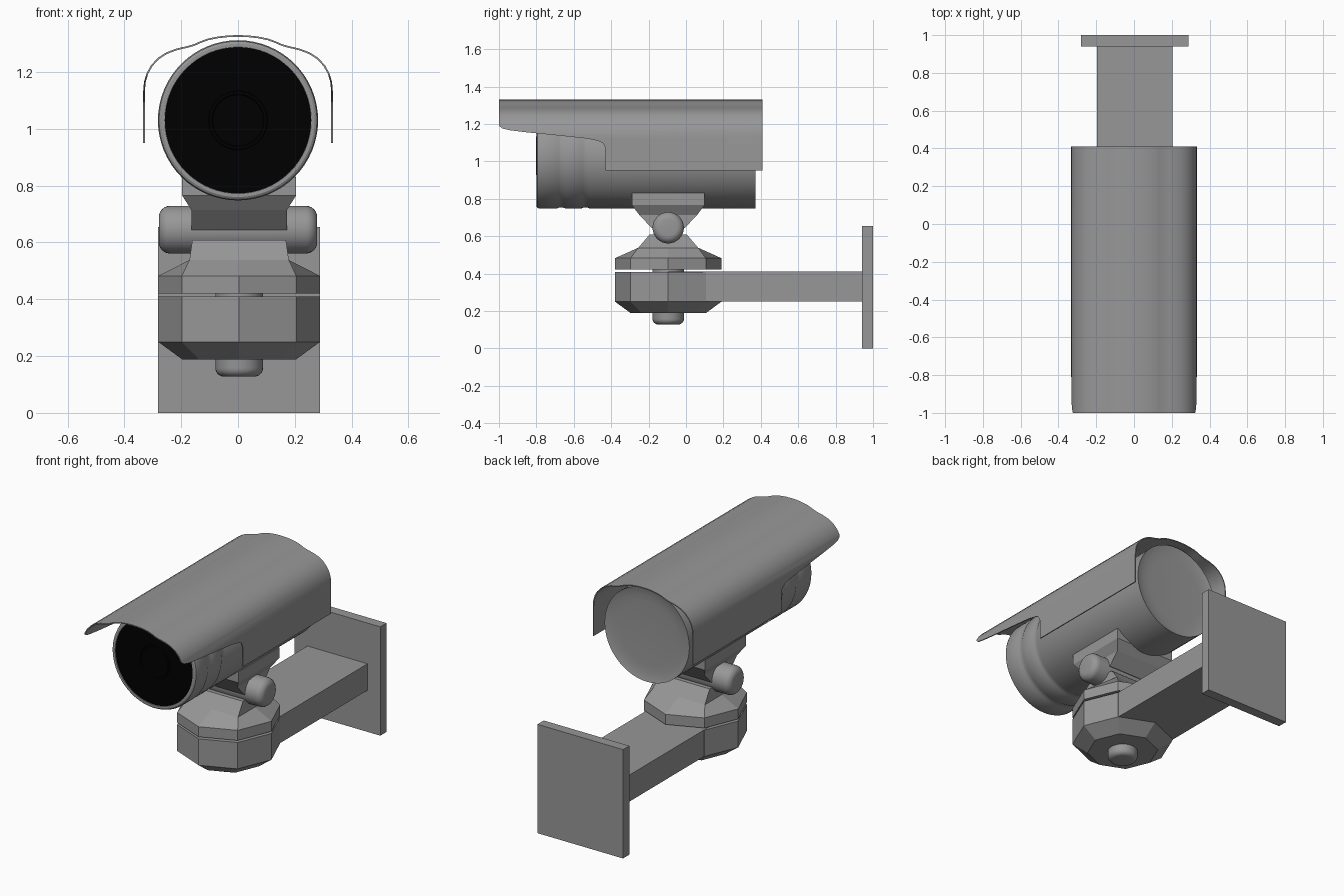
import bpy, bmesh
from math import sin, cos, pi, radians

if "Cube" in bpy.data.objects:
    bpy.data.objects.remove(bpy.data.objects["Cube"])

CX, CY = 0.004, -0.095   # swivel axis (the mount sits slightly off centre)
BODY_Z = 1.03            # z of the housing axis


def material(name, value):
    mat = bpy.data.materials.new(name)
    mat.diffuse_color = (value, value, value, 1)
    mat.use_nodes = True
    mat.node_tree.nodes["Principled BSDF"].inputs["Base Color"].default_value = mat.diffuse_color
    return mat


GREY = material("dark_grey", 0.31)
BLACK = material("black_glass", 0.0)


def add_object(name, bm, smooth=True, mat=GREY):
    bmesh.ops.recalc_face_normals(bm, faces=bm.faces)
    mesh = bpy.data.meshes.new(name)
    bm.to_mesh(mesh)
    bm.free()
    mesh.materials.append(mat)
    ob = bpy.data.objects.new(name, mesh)
    bpy.context.collection.objects.link(ob)
    if smooth:
        smooth_object(ob)
    return ob


def smooth_object(ob):
    bpy.ops.object.select_all(action='DESELECT')
    ob.select_set(True)
    bpy.context.view_layer.objects.active = ob
    bpy.ops.object.shade_smooth_by_angle(angle=radians(32))


def loft(name, rings, smooth=False, mat=GREY):
    """Skin closed rings of equal point count and cap both ends."""
    bm = bmesh.new()
    rows = [[bm.verts.new(p) for p in ring] for ring in rings]
    n = len(rows[0])
    for a, b in zip(rows, rows[1:]):
        for i in range(n):
            j = (i + 1) % n
            bm.faces.new((a[i], a[j], b[j], b[i]))
    bm.faces.new(rows[0])
    bm.faces.new(rows[-1])
    return add_object(name, bm, smooth, mat)


def lathe(name, profile, axis, centre=(0, 0, 0), n=64, mat=GREY):
    """Revolve (radius, position along axis) pairs."""
    def point(r, h, t):
        u, v = r * cos(t), r * sin(t)
        p = {'x': (h, u, v), 'y': (u, h, v), 'z': (u, v, h)}[axis]
        return tuple(a + b for a, b in zip(p, centre))
    rings = [[point(r, h, 2 * pi * i / n) for i in range(n)] for r, h in profile]
    return loft(name, rings, True, mat)


def box(name, x, y0, y1, z0, z1):
    a, b = CX - x, CX + x
    return loft(name, [[(a, y0, z), (b, y0, z), (b, y1, z), (a, y1, z)] for z in (z0, z1)])


def octagon(r, z):
    return [(CX + r * cos(i * pi / 4), CY + r * sin(i * pi / 4), z) for i in range(8)]


def rect8(hx, hy, z):
    """Rectangle with mid-side points, matching the octagon's order."""
    signs = [(1, 0), (1, 1), (0, 1), (-1, 1), (-1, 0), (-1, -1), (0, -1), (1, -1)]
    return [(CX + sx * hx, CY + sy * hy, z) for sx, sy in signs]


def fillet(r, h0, h1, f, steps=6):
    """Profile of a round edge of size f at the h1 end."""
    d = 1 if h1 > h0 else -1
    return [(r - f + f * cos(k * pi / 2 / steps), h1 - d * f + d * f * sin(k * pi / 2 / steps))
            for k in range(steps + 1)]


# wall mount
box("wall_plate", 0.285, 0.94, 1.0, 0.0, 0.655)
box("wall_arm", 0.2, CY, 0.945, 0.25, 0.41)

# swivel joint
loft("swivel_base", [octagon(0.2, 0.188), octagon(0.285, 0.25), octagon(0.285, 0.409)])
loft("swivel_top", [octagon(0.285, 0.421), octagon(0.285, 0.482),
                    rect8(0.175, 0.16, 0.538), rect8(0.165, 0.1, 0.608)])
lathe("swivel_bolt", [(0.084, 0.45)] + fillet(0.084, 0.45, 0.128, 0.03), 'z', (CX, CY, 0), 32)

# tilt joint
end = fillet(0.084, 0, 0.279, 0.04)
lathe("tilt_pin", [(r, -h) for r, h in reversed(end)] + end, 'x', (0, CY, 0.645), 32)
loft("housing_bracket", [rect8(0.168, 0.088, 0.643), rect8(0.168, 0.155, 0.714),
                         rect8(0.201, 0.195, 0.766), rect8(0.201, 0.195, 0.83)])

# camera housing with two soft grooves, a front rim and a dished back
R, G = 0.282, 0.2775
profile = [(0.19, 0.358), (0.235, 0.361), (0.265, 0.366), (R, 0.371)]
for y in (-0.515, -0.645):
    profile += [(R, y), (G, y - 0.01), (G, y - 0.035), (R, y - 0.045)]
profile += [(R, -0.785), (0.278, -0.795), (0.27, -0.8), (0.258, -0.8), (0.256, -0.788)]
lathe("camera_housing", profile, 'y', (0, 0, BODY_Z))

# black front glass with raised lens ring
lathe("front_glass", [(0.257, -0.78), (0.257, -0.796), (0.104, -0.796), (0.102, -0.802),
                      (0.092, -0.802), (0.089, -0.794)], 'y', (0, 0, BODY_Z), mat=BLACK)

# sun shield: thin bent sheet
half = [(0.331, 0.95), (0.331, 1.13), (0.328, 1.165), (0.319, 1.195), (0.304, 1.222),
        (0.28, 1.248), (0.25, 1.267), (0.215, 1.28), (0.18, 1.288), (0.155, 1.295),
        (0.13, 1.306), (0.105, 1.315), (0.07, 1.322), (0.035, 1.326), (0, 1.327)]
section = half + [(-x, z) for x, z in reversed(half[:-1])]
bm = bmesh.new()
rows = [[bm.verts.new((x, y, z)) for x, z in section] for y in (-1.0, 0.409)]
for i in range(len(section) - 1):
    bm.faces.new((rows[0][i], rows[0][i + 1], rows[1][i + 1], rows[1][i]))
shield = add_object("sun_shield", bm, False)
solid = shield.modifiers.new("thickness", 'SOLIDIFY')
solid.thickness = 0.006
solid.offset = 0

# cutter that trims the front lower edge of the shield
edge = [(-1.1, 0.9), (-1.1, 1.215), (-1.005, 1.205), (-0.997, 1.187), (-0.98, 1.175),
        (-0.94, 1.166), (-0.85, 1.155), (-0.7, 1.14), (-0.53, 1.122), (-0.47, 1.11),
        (-0.443, 1.097), (-0.43, 1.07), (-0.43, 0.9)]
cutter = loft("shield_cutter", [[(x, y, z) for y, z in edge] for x in (-0.5, 0.5)])
cutter.hide_render = True
cut = shield.modifiers.new("trim", 'BOOLEAN')
cut.operation = 'DIFFERENCE'
cut.solver = 'EXACT'
cut.object = cutter
bpy.context.view_layer.objects.active = shield
for name in ("thickness", "trim"):
    bpy.ops.object.modifier_apply(modifier=name)
bpy.data.objects.remove(cutter)
smooth_object(shield)
